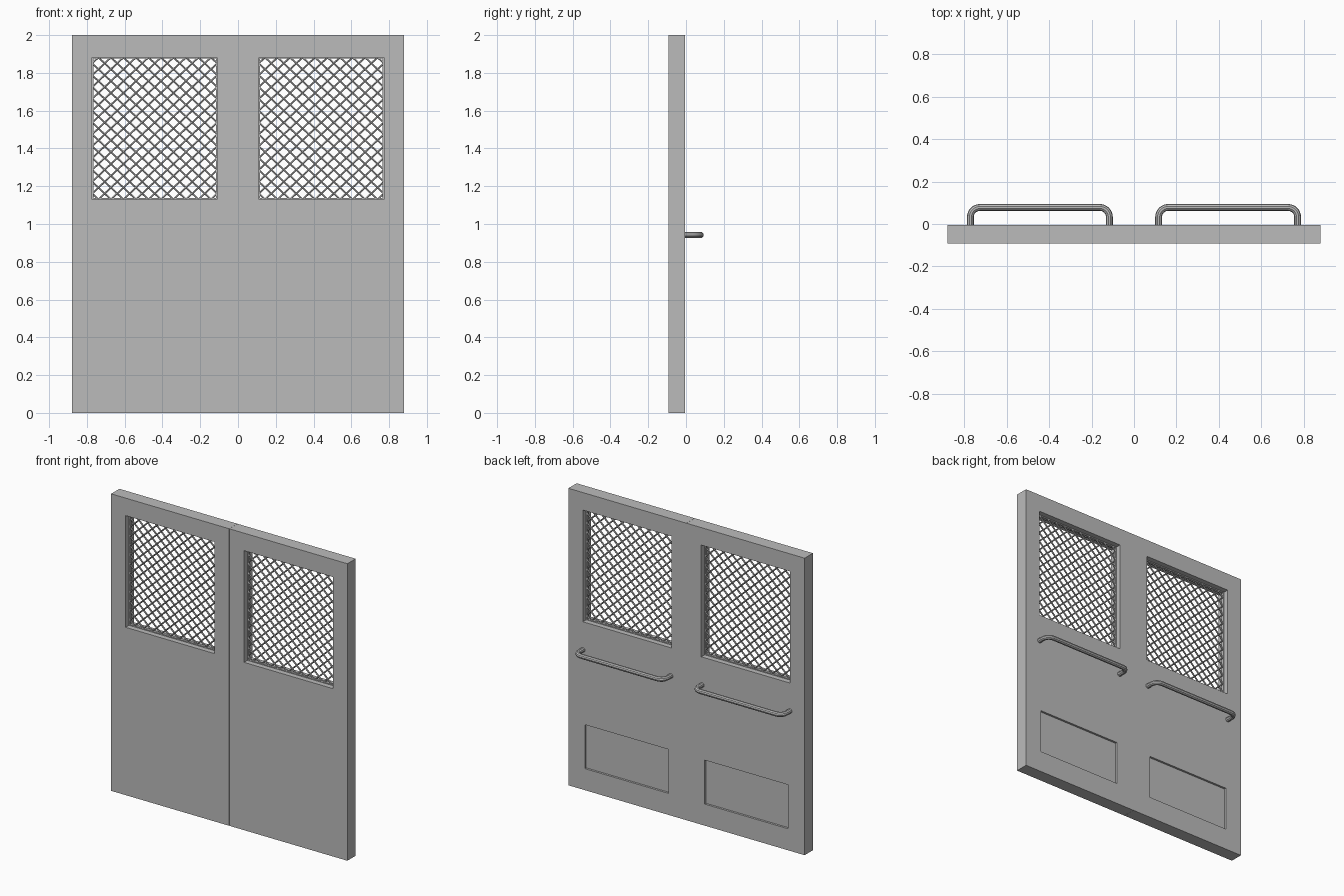
import bpy
from mathutils import Vector

cube = bpy.data.objects.get("Cube")
if cube:
    bpy.data.objects.remove(cube, do_unlink=True)

GREY = (0.5, 0.5, 0.5, 1.0)
metal = bpy.data.materials.new("grey_metal")
metal.use_nodes = True
metal.diffuse_color = GREY
metal.node_tree.nodes["Principled BSDF"].inputs["Base Color"].default_value = GREY

# Main dimensions, all for the +x leaf
FRONT, BACK = -0.093, -0.005
WX0, WX1, WZ0, WZ1 = 0.11, 0.772, 1.13, 1.882
MID = (FRONT + BACK) / 2


def activate(obj):
    bpy.ops.object.select_all(action="DESELECT")
    obj.select_set(True)
    bpy.context.view_layer.objects.active = obj


def box(name, lo, hi, cuts=()):
    """Box between two corners, with further boxes cut out of it."""
    lo, hi = Vector(lo), Vector(hi)
    bpy.ops.mesh.primitive_cube_add(size=1, location=(lo + hi) / 2)
    obj = bpy.context.object
    obj.name = name
    obj.scale = hi - lo
    bpy.ops.object.transform_apply(location=True, scale=True)
    obj.data.materials.append(metal)
    for cut in cuts:
        cutter = box("cutter", *cut)
        cutter.hide_render = True
        mod = obj.modifiers.new("cut", "BOOLEAN")
        mod.operation, mod.solver, mod.object = "DIFFERENCE", "EXACT", cutter
        activate(obj)
        bpy.ops.object.modifier_apply(modifier=mod.name)
        bpy.data.objects.remove(cutter, do_unlink=True)
    return obj


def rods(name, paths, radius, resolution):
    """Round rods along point lists, as one mesh."""
    curve = bpy.data.curves.new(name, "CURVE")
    curve.dimensions = "3D"
    curve.bevel_depth = radius
    curve.bevel_resolution = resolution
    curve.use_fill_caps = True
    for path in paths:
        spline = curve.splines.new("POLY")
        spline.points.add(len(path) - 1)
        for point, co in zip(spline.points, path):
            point.co = (*co, 1)
    obj = bpy.data.objects.new(name, curve)
    bpy.context.collection.objects.link(obj)
    activate(obj)
    bpy.ops.object.convert(target="MESH")
    obj = bpy.context.object
    obj.data.materials.clear()
    obj.data.materials.append(metal)
    bpy.ops.object.shade_smooth_by_angle()
    return obj


# Door leaf with window opening and recessed kick panel on the back
leaf = box("door_leaf", (0.0005, FRONT, 0), (0.88, BACK, 2), [
    ((WX0, -1, WZ0), (WX1, 1, WZ1)),
    ((0.135, BACK - 0.014, 0.145), (0.757, 1, 0.441)),
])

# Thin frame holding the wire screen
rim, lap = 0.007, 0.002
frame = box("screen_frame", (WX0 - lap, MID - 0.009, WZ0 - lap),
            (WX1 + lap, MID + 0.009, WZ1 + lap),
            [((WX0 + rim, -1, WZ0 + rim), (WX1 - rim, 1, WZ1 - rim))])

# Diamond wire screen: two layers of slanted wires clipped to the opening
width, height = WX1 - WX0, WZ1 - WZ0
pitch_x, pitch_z = width / 10, height / 12
slope = pitch_z / pitch_x
wires = []
for side in (1, -1):
    y = MID + side * 0.004
    for i in range(-12, 10):
        start = (i + 0.5) * pitch_x
        a = max(0, start)
        b = min(width, start + height / slope)
        if b - a < 0.01:
            continue
        path = []
        for u in (a, b):
            x = WX0 + u if side > 0 else WX1 - u
            path.append((x, y, WZ0 + (u - start) * slope))
        wires.append(path)
screen = rods("wire_screen", wires, 0.0055, 1)

# Pull handle: a tube with rounded corners standing off the back
HX0, HX1, HY, HZ, BEND = 0.116, 0.771, 0.078, 0.942, 0.045
half = [Vector((HX0, BACK - 0.005, HZ))]
corner = Vector((HX0 + BEND, HY - BEND, HZ))
for step in range(9):
    arm = Vector((-BEND, 0, 0))
    arm.rotate(Vector((-1, 0, 0)).rotation_difference(Vector((0, 1, 0))).slerp(
        Vector((1, 0, 0)).rotation_difference(Vector((1, 0, 0))), 1 - step / 8))
    half.append(corner + arm)
other = [Vector((HX0 + HX1 - p.x, p.y, p.z)) for p in reversed(half)]
handle = rods("pull_handle", [half + other], 0.016, 3)

# Repeat every part for the opposite leaf
for obj in (leaf, frame, screen, handle):
    mirror = obj.modifiers.new("opposite_leaf", "MIRROR")
    mirror.use_mirror_merge = False
